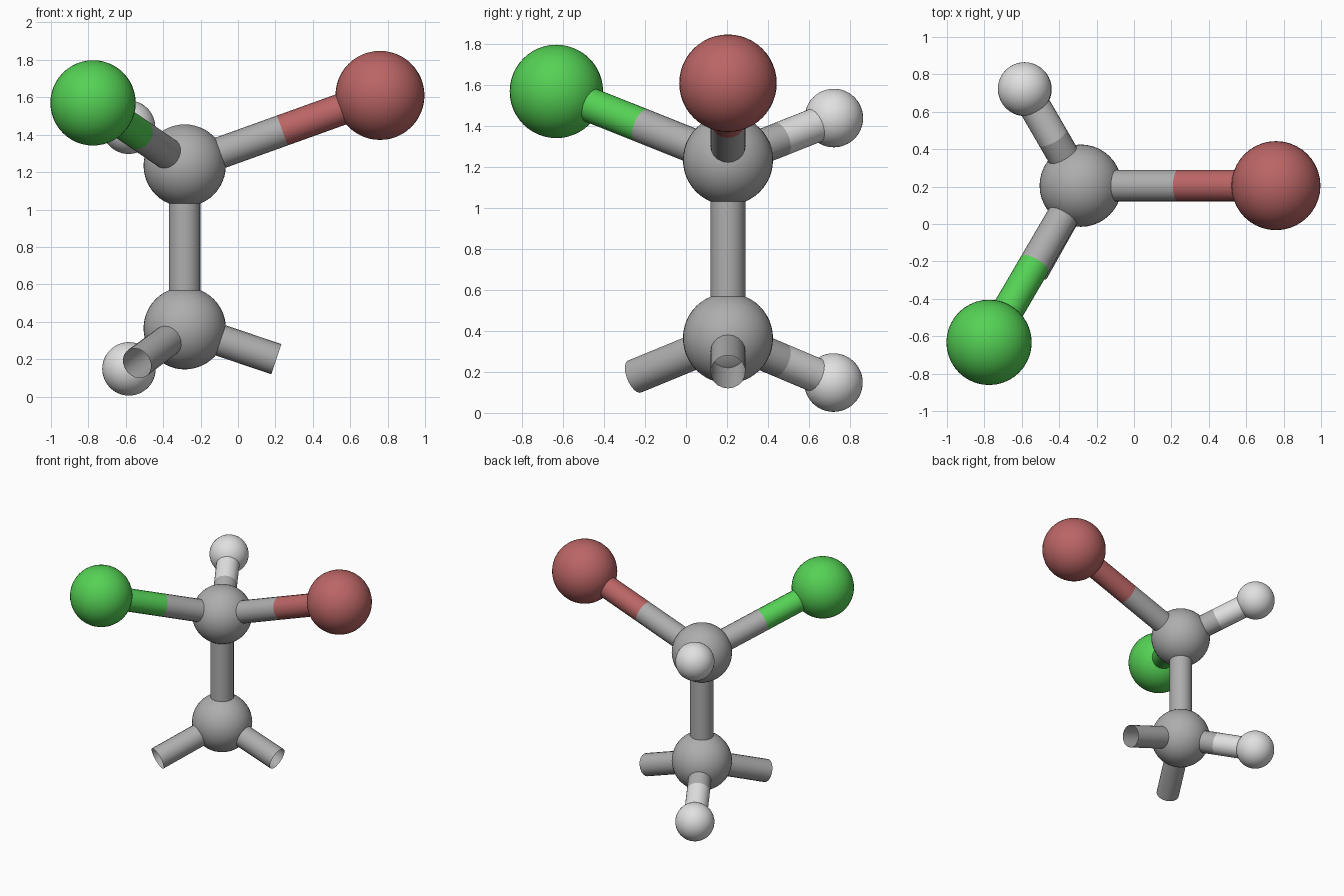
import bpy
import math
from mathutils import Vector

if "Cube" in bpy.data.objects:
    bpy.data.objects.remove(bpy.data.objects["Cube"])


def material(name, rgb):
    m = bpy.data.materials.new(name)
    m.diffuse_color = (*rgb, 1)
    m.use_nodes = True
    m.node_tree.nodes["Principled BSDF"].inputs["Base Color"].default_value = m.diffuse_color
    return m


GREY = material("grey", (0.42, 0.42, 0.42))
WHITE = material("white", (0.75, 0.75, 0.75))
GREEN = material("green", (0.09, 0.64, 0.09))
RED = material("dull_red", (0.50, 0.13, 0.13))
BOND_RADIUS = 0.085


def finish(name, mat):
    ob = bpy.context.object
    ob.name = name
    ob.data.materials.append(mat)
    bpy.ops.object.shade_smooth_by_angle(angle=math.radians(50))
    return ob


def atom(name, pos, radius, mat):
    bpy.ops.mesh.primitive_uv_sphere_add(segments=40, ring_count=24, radius=radius, location=pos)
    return finish(name, mat)


def rod(name, start, end, mat):
    # Open tube running from start to end
    a, b = Vector(start), Vector(end)
    d = b - a
    bpy.ops.mesh.primitive_cylinder_add(vertices=20, radius=BOND_RADIUS, depth=d.length,
                                        end_fill_type='NOTHING', location=(a + b) / 2)
    bpy.context.object.rotation_euler = d.to_track_quat('Z', 'Y').to_euler()
    return finish(name, mat)


upper = Vector((-0.285, 0.205, 1.235))
lower = Vector((-0.285, 0.205, 0.365))

# Central atoms and the upright bond
atom("upper_centre_atom", upper, 0.22, GREY)
atom("lower_centre_atom", lower, 0.22, GREY)
rod("upright_bond", lower, upper, GREY)

# Outer atoms, each on a bond that changes colour halfway
outer = [
    ("green_atom", upper, (-0.775, -0.633, 1.57), 0.228, GREEN),
    ("red_atom", upper, (0.759, 0.205, 1.61), 0.238, RED),
    ("upper_white_atom", upper, (-0.585, 0.722, 1.44), 0.143, WHITE),
    ("lower_white_atom", lower, (-0.583, 0.72, 0.148), 0.143, WHITE),
]
for name, base, pos, radius, mat in outer:
    pos = Vector(pos)
    mid = (base + pos) / 2
    atom(name, pos, radius, mat)
    rod(name + "_inner_bond", base, mid, GREY)
    rod(name + "_outer_bond", mid, pos, mat)

# Free bonds on the lower atom
rod("right_free_bond", lower, (0.205, 0.205, 0.20), GREY)
rod("front_free_bond", lower, (-0.54, -0.25, 0.178), GREY)
